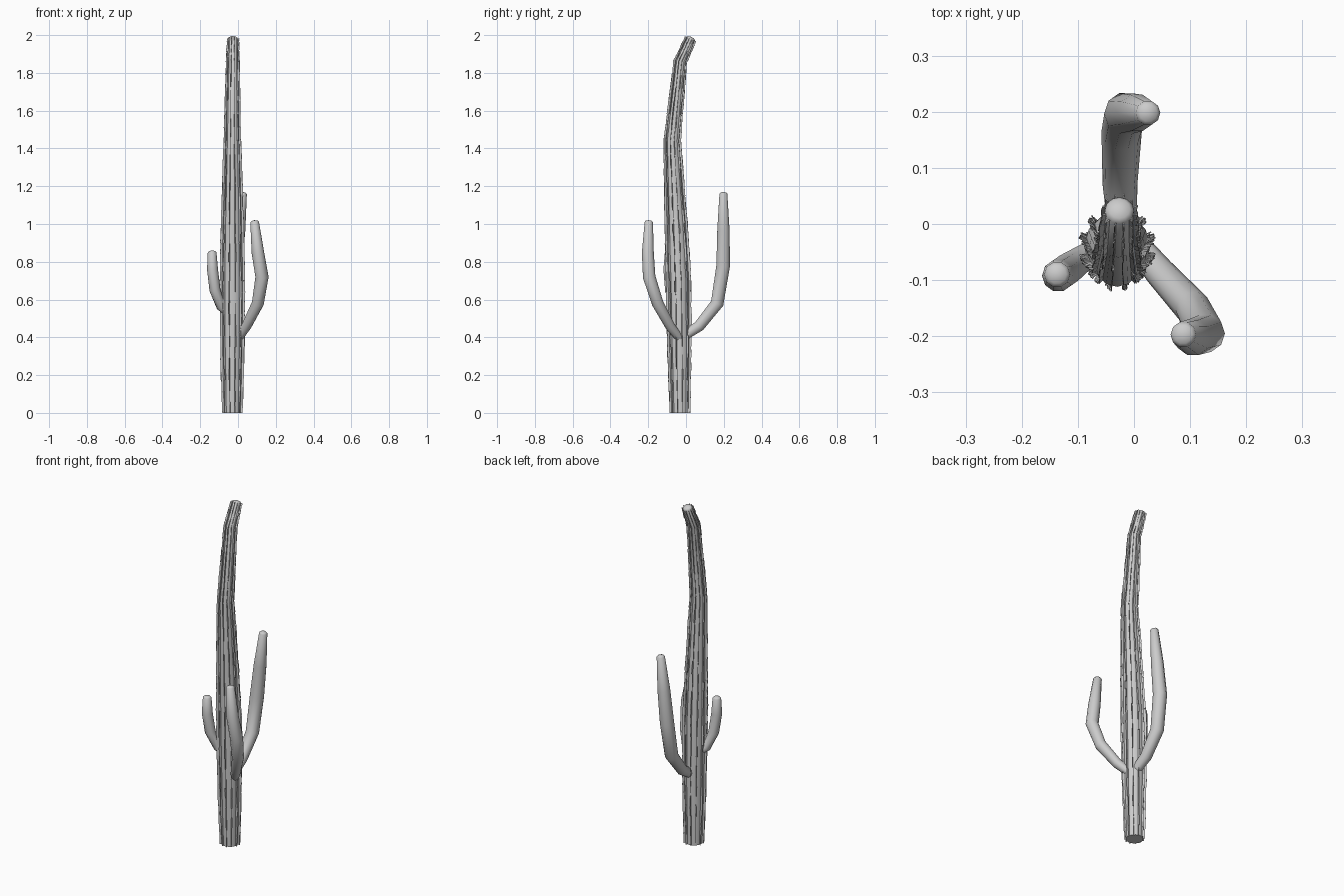
import bpy, bmesh, math, random
from mathutils import Vector

random.seed(4)
cube = bpy.data.objects.get("Cube")
if cube:
    bpy.data.objects.remove(cube)

grey = bpy.data.materials.new("plain grey")
grey.use_nodes = True
color = (0.6, 0.6, 0.6, 1)
grey.diffuse_color = color
grey.node_tree.nodes["Principled BSDF"].inputs["Base Color"].default_value = color


def frames(path):
    """Centre, radius and two cross-section axes at each path point."""
    pts = [Vector(p[:3]) for p in path]
    out = []
    for i, p in enumerate(pts):
        tan = (pts[min(i + 1, len(pts) - 1)] - pts[max(i - 1, 0)]).normalized()
        if p.z == 0:
            tan = Vector((0, 0, 1))
        u = Vector((1, 0, 0))
        u = (u - tan * u.dot(tan)).normalized()
        out.append((p, path[i][3], u, tan.cross(u)))
    return out


def finish(name, bm, smooth):
    mesh = bpy.data.meshes.new(name)
    bm.to_mesh(mesh)
    bm.free()
    mesh.materials.append(grey)
    obj = bpy.data.objects.new(name, mesh)
    bpy.context.collection.objects.link(obj)
    if smooth:
        bpy.ops.object.select_all(action='DESELECT')
        obj.select_set(True)
        bpy.context.view_layer.objects.active = obj
        bpy.ops.object.shade_smooth_by_angle(angle=math.radians(50))
    return obj


def tube(name, path, sides):
    """Tapered tube along a path with a low domed tip."""
    rings = frames(path)
    p, r, u, v = rings[-1]
    axis = u.cross(v)
    rings.append((p + axis * r * 0.3, r * 0.72, u, v))
    bm = bmesh.new()
    loops = []
    for p, r, u, v in rings:
        angles = [math.tau * k / sides for k in range(sides)]
        loops.append([bm.verts.new(p + (u * math.cos(a) + v * math.sin(a)) * r) for a in angles])
    for low, high in zip(loops, loops[1:]):
        for k in range(sides):
            n = (k + 1) % sides
            bm.faces.new((low[k], low[n], high[n], high[k]))
    bm.faces.new(loops[0][::-1])
    tip = bm.verts.new(p + axis * r * 0.2)
    for k in range(sides):
        bm.faces.new((loops[-1][k], loops[-1][(k + 1) % sides], tip))
    return finish(name, bm, True)


# Trunk: x, y, z, radius
trunk = [(-.03, -.032, 0, .047), (-.03, -.035, .35, .056), (-.03, -.04, .7, .059),
         (-.03, -.052, 1.0, .053), (-.03, -.073, 1.44, .039),
         (-.028, -.03, 1.86, .030), (-.026, .024, 1.98, .026)]
tube("trunk", trunk, 12)

# Rows of thin ragged spine fins along the trunk
bm = bmesh.new()
rows = 12
steps = 6
rings = frames(trunk)
for k in range(rows):
    a = math.tau * (k + 0.5) / rows
    for (p0, r0, u0, v0), (p1, r1, u1, v1) in zip(rings, rings[1:]):
        for s in range(steps):
            twist = random.uniform(-0.06, 0.06)
            quad = []
            for t, edge in ((s, 0), (s, 1), (s + 1, 1), (s + 1, 0)):
                t /= steps
                p, r = p0.lerp(p1, t), r0 + (r1 - r0) * t
                u, v = u0.lerp(u1, t), v0.lerp(v1, t)
                b = a + twist * edge
                reach = r * 0.94 + edge * (0.004 + r * 0.17 + random.uniform(-.002, .002))
                quad.append(bm.verts.new(p + (u * math.cos(b) + v * math.sin(b)) * reach))
            bm.faces.new(quad)
fins = finish("spine_fins", bm, False)
solid = fins.modifiers.new("thickness", 'SOLIDIFY')
solid.thickness = 0.002
solid.offset = 0

# Arms curving up out of the trunk
tube("left_arm", [(0, -.03, .39, .022), (.045, -.085, .46, .027), (.105, -.15, .58, .032),
                  (.127, -.195, .72, .035), (.105, -.202, .85, .033), (.088, -.197, 1.01, .023)], 10)
tube("back_arm", [(-.02, -.02, .4, .025), (-.025, .07, .46, .031), (-.022, .165, .58, .036),
                  (-.015, .197, .78, .038), (.005, .198, .97, .034), (.025, .198, 1.16, .022)], 10)
tube("right_arm", [(-.04, -.035, .52, .02), (-.09, -.06, .56, .024), (-.122, -.083, .65, .029),
                   (-.135, -.092, .76, .029), (-.137, -.09, .85, .023)], 10)
